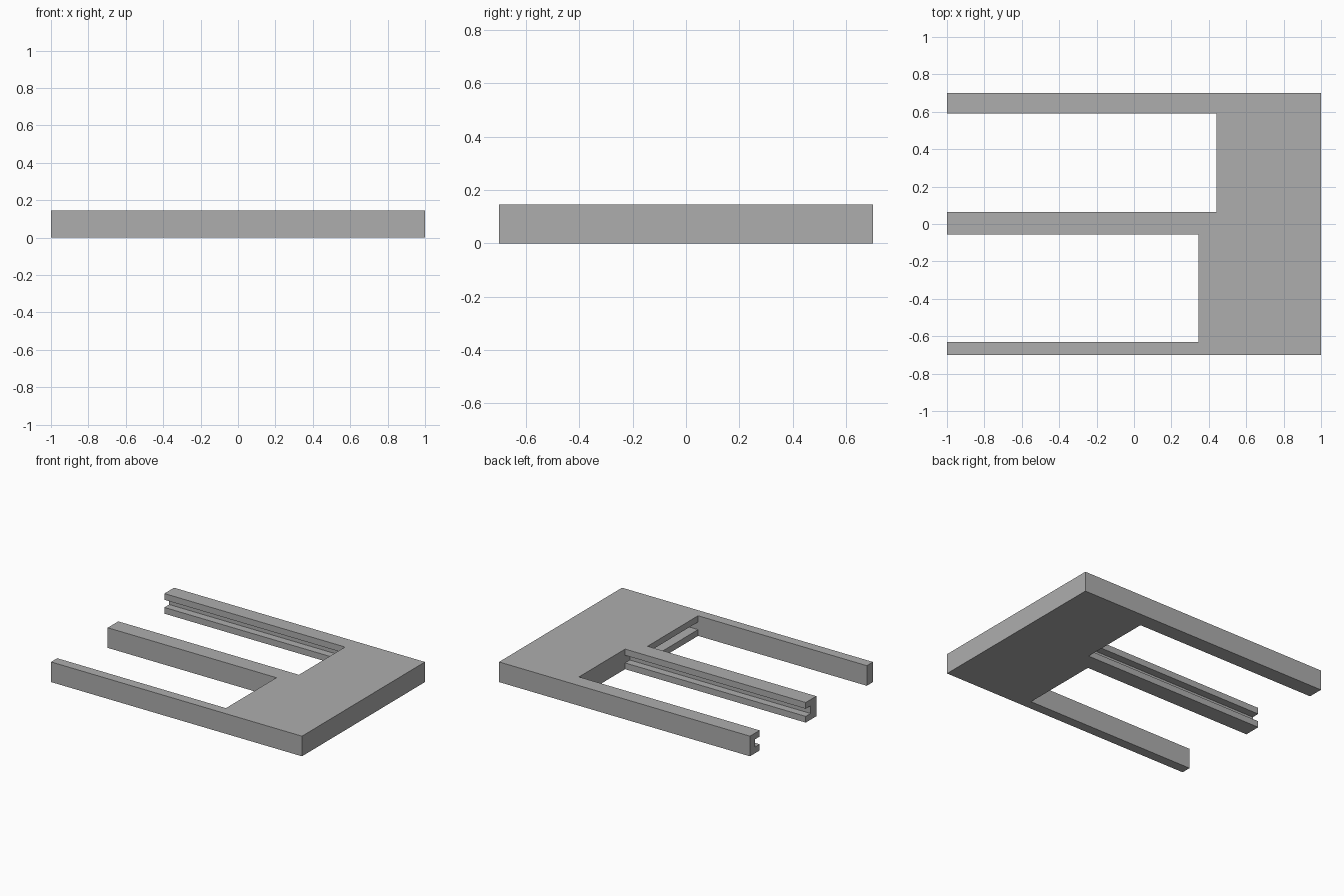
import bpy
import bmesh

default_cube = bpy.data.objects.get("Cube")
if default_cube:
    bpy.data.objects.remove(default_cube, do_unlink=True)

HEIGHT = 0.145
GROOVE_LOW, GROOVE_HIGH = 0.045, 0.1
BACK_STOP, FRONT_STOP = 0.44, 0.345      # x where each slot ends

grey = bpy.data.materials.new("plain grey")
grey.use_nodes = True
colour = (0.42, 0.42, 0.42, 1)
grey.diffuse_color = colour
grey.node_tree.nodes["Principled BSDF"].inputs["Base Color"].default_value = colour


def extrude_outline(name, outline, low, high):
    """Upright solid with the given plan outline."""
    bm = bmesh.new()
    base = bm.faces.new([bm.verts.new((x, y, low)) for x, y in outline])
    top = bmesh.ops.extrude_face_region(bm, geom=[base])["geom"]
    bmesh.ops.translate(bm, vec=(0, 0, high - low),
                        verts=[v for v in top if isinstance(v, bmesh.types.BMVert)])
    bmesh.ops.recalc_face_normals(bm, faces=bm.faces)
    mesh = bpy.data.meshes.new(name)
    bm.to_mesh(mesh)
    bm.free()
    mesh.materials.append(grey)
    obj = bpy.data.objects.new(name, mesh)
    bpy.context.collection.objects.link(obj)
    return obj


def cut_groove(body, name, x0, x1, y0, y1):
    """Cut a mid-height groove, then drop the cutter."""
    cutter = extrude_outline(name, [(x0, y0), (x1, y0), (x1, y1), (x0, y1)],
                             GROOVE_LOW, GROOVE_HIGH)
    cutter.hide_render = True
    mod = body.modifiers.new(name, "BOOLEAN")
    mod.object = cutter
    mod.operation = "DIFFERENCE"
    mod.solver = "EXACT"
    bpy.context.view_layer.objects.active = body
    bpy.ops.object.modifier_apply(modifier=mod.name)
    bpy.data.objects.remove(cutter, do_unlink=True)


# Solid end with three arms
frame = extrude_outline("three_arm_frame", [
    (-1, -0.7), (1, -0.7), (1, 0.7), (-1, 0.7),
    (-1, 0.59), (BACK_STOP, 0.59), (BACK_STOP, 0.065), (-1, 0.065),
    (-1, -0.055), (FRONT_STOP, -0.055), (FRONT_STOP, -0.63), (-1, -0.63),
], 0, HEIGHT)

# Facing grooves along the back and middle arms
cut_groove(frame, "rail_groove_cutter", -1.1, BACK_STOP, 0.01, 0.645)
# Groove across the end of the front slot
cut_groove(frame, "stop_groove_cutter", 0.2, FRONT_STOP + 0.075, -0.63, -0.055)
